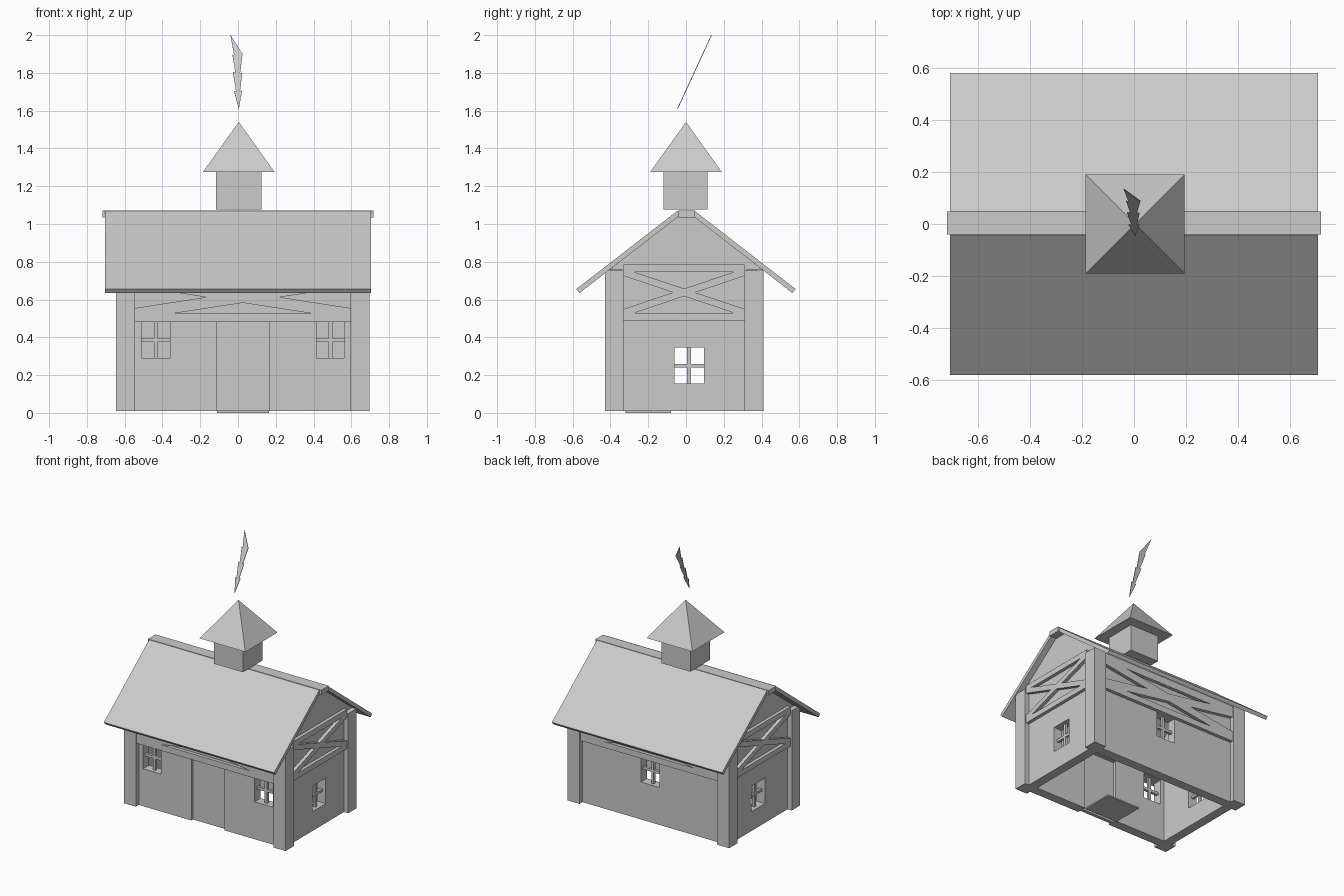
import bpy
from mathutils import Matrix, Vector

cube = bpy.data.objects.get("Cube")
if cube:
    bpy.data.objects.remove(cube)

grey = bpy.data.materials.new("plain grey")
grey.use_nodes = True
grey.diffuse_color = (0.6, 0.6, 0.6, 1)
grey.node_tree.nodes["Principled BSDF"].inputs["Base Color"].default_value = (0.6, 0.6, 0.6, 1)

X, Y, Z = Vector((1, 0, 0)), Vector((0, 1, 0)), Vector((0, 0, 1))
X0, X1, Y0, Y1 = -0.645, 0.695, -0.43, 0.41   # outer faces of the corner posts
POST, WALL = 0.1, 0.07
INSET = 0.07                                  # wall centre behind the post face
BASE = 0.01


def add(name, mesh):
    mesh.materials.clear()
    mesh.materials.append(grey)
    mesh.shade_flat()
    obj = bpy.data.objects.new(name, mesh)
    bpy.context.collection.objects.link(obj)
    return obj


def panel(name, outlines, origin, u, v, depth):
    """Flat outline with holes in the plane u, v, thickened evenly both ways."""
    curve = bpy.data.curves.new(name, 'CURVE')
    curve.dimensions, curve.fill_mode, curve.extrude = '2D', 'BOTH', depth / 2
    for points in outlines:
        spline = curve.splines.new('POLY')
        spline.points.add(len(points) - 1)
        for p, (a, b) in zip(spline.points, points):
            p.co = (a, b, 0, 1)
        spline.use_cyclic_u = True
    temp = bpy.data.objects.new(name, curve)
    mesh = bpy.data.meshes.new_from_object(temp)
    bpy.data.objects.remove(temp)
    bpy.data.curves.remove(curve)
    frame = Matrix((u, v, u.cross(v))).transposed().to_4x4()
    mesh.transform(Matrix.Translation(origin) @ frame)
    return add(name, mesh)


def rect(a0, a1, b0, b1):
    return [(a0, b0), (a1, b0), (a1, b1), (a0, b1)]


def box(name, x0, x1, y0, y1, z0, z1):
    return panel(name, [rect(x0, x1, y0, y1)], Z * (z0 + z1) / 2, X, Y, z1 - z0)


def wall(name, outline, windows, origin, u):
    """Wall with window openings and a cross of glazing bars in each."""
    panel(name, [outline] + [rect(*w) for w in windows], origin, u, Z, WALL)
    for a0, a1, b0, b1 in windows:
        a, b, h = (a0 + a1) / 2, (b0 + b1) / 2, 0.01
        panel(name + "_upright_bar", [rect(a - h, a + h, b0, b1)], origin, u, Z, 0.02)
        panel(name + "_cross_bar", [rect(a0, a1, b - h, b + h)], origin, u, Z, 0.02)


def truss(name, origin, u, a0, a1, low, z0, z1, top, half):
    """Two rails with crossed braces between them."""
    depth = 0.04
    panel(name + "_lower_rail", [rect(a0, a1, low, z0)], origin, u, Z, depth)
    panel(name + "_upper_rail", [rect(a0, a1, z1, top)], origin, u, Z, depth)
    m = half * (a1 - a0) / (z1 - z0)
    brace = [(a0, z0), (a0 + m, z0), (a1, z1 - half), (a1, z1), (a1 - m, z1), (a0, z0 + half)]
    panel(name + "_brace_up", [brace], origin, u, Z, depth)
    panel(name + "_brace_down", [[(a0 + a1 - a, b) for a, b in brace]], origin, u, Z, depth)


# Corner posts
for side, x in (("right", X0), ("left", X1 - POST)):
    for end, y in (("front", Y0), ("back", Y1 - POST)):
        box(f"{end}_{side}_post", x, x + POST, y, y + POST, BASE, 0.755)

# Long walls: the front one is notched for the door
L, R = X0 + POST - 0.01, X1 - POST + 0.01
D0, D1 = -0.11, 0.165
notched = [(L, BASE), (D0, BASE), (D0, 0.48), (D1, 0.48), (D1, BASE),
           (R, BASE), (R, 0.78), (L, 0.78)]
wall("front_wall", notched, [(-0.51, -0.36, 0.29, 0.48), (0.415, 0.565, 0.29, 0.48)],
     Y * (Y0 + INSET), X)
wall("back_wall", rect(L, R, BASE, 0.78), [(-0.045, 0.11, 0.29, 0.48)], Y * (Y1 - INSET), X)
box("door", D0, D1, Y0 + 0.055, Y0 + 0.08, BASE, 0.48)
box("floor_plate", D0, D1, -0.32, -0.08, 0, 0.01)

# Gable walls, spreading over the posts to meet the roof
gable = [(-0.34, BASE), (0.32, BASE), (0.32, 0.757), (0.405, 0.757), (0.03, 1.048),
         (-0.03, 1.048), (-0.405, 0.757), (-0.34, 0.757)]
for side, x in (("right", X0 + INSET), ("left", X1 - INSET)):
    wall(side + "_gable_wall", gable, [(-0.062, 0.095, 0.155, 0.345)], X * x, Y)

# Timber framing under the eaves and gables
for end, y in (("front", Y0 + 0.03), ("back", Y1 - 0.03)):
    truss(end + "_truss", Y * y, X, X0 + POST, X1 - POST, 0.48, 0.525, 0.7, 0.755, 0.03)
for side, x in (("right", X0 + 0.03), ("left", X1 - 0.03)):
    truss(side + "_truss", X * x, Y, Y0 + POST, Y1 - POST, 0.49, 0.53, 0.745, 0.785, 0.02)

# Roof slopes and ridge beam
slope = [(0.045, 1.07), (0.58, 0.656), (0.563, 0.635), (0.028, 1.049)]
for end, s in (("back", 1), ("front", -1)):
    panel(end + "_roof", [[(s * a, b) for a, b in slope]], Vector(), Y, Z, 1.41)
panel("ridge_beam", [rect(-0.04, 0.048, 1.035, 1.071)], Vector(), Y, Z, 1.436)

# Cupola with a pyramid cap
C = 0.004
box("cupola", C - 0.12, C + 0.12, -0.12, 0.115, 1.077, 1.28)
cap = bpy.data.meshes.new("cupola_cap")
e = 0.19
cap.from_pydata([(-e, -e, 1.275), (e, -e, 1.275), (e, e, 1.275), (-e, e, 1.275), (0, 0, 1.54)], [],
                [(3, 2, 1, 0), (0, 1, 4), (1, 2, 4), (2, 3, 4), (3, 0, 4)])
add("cupola_cap", cap).location.x = C

# Leaning lightning bolt above the cap
tilt = Vector((0, 0.18, 0.39))
bolt = [(0.004, 0), (0.022, 0.25), (0.011, 0.24), (0.022, 0.49), (0.011, 0.48), (0.024, 0.74),
        (-0.04, 1), (-0.02, 0.72), (-0.03, 0.74), (-0.014, 0.49), (-0.027, 0.5),
        (-0.01, 0.23), (-0.021, 0.24)]
panel("lightning_bolt", [[(a, b * tilt.length) for a, b in bolt]],
      Vector((0, -0.045, 1.61)), X, tilt.normalized(), 0.004)
